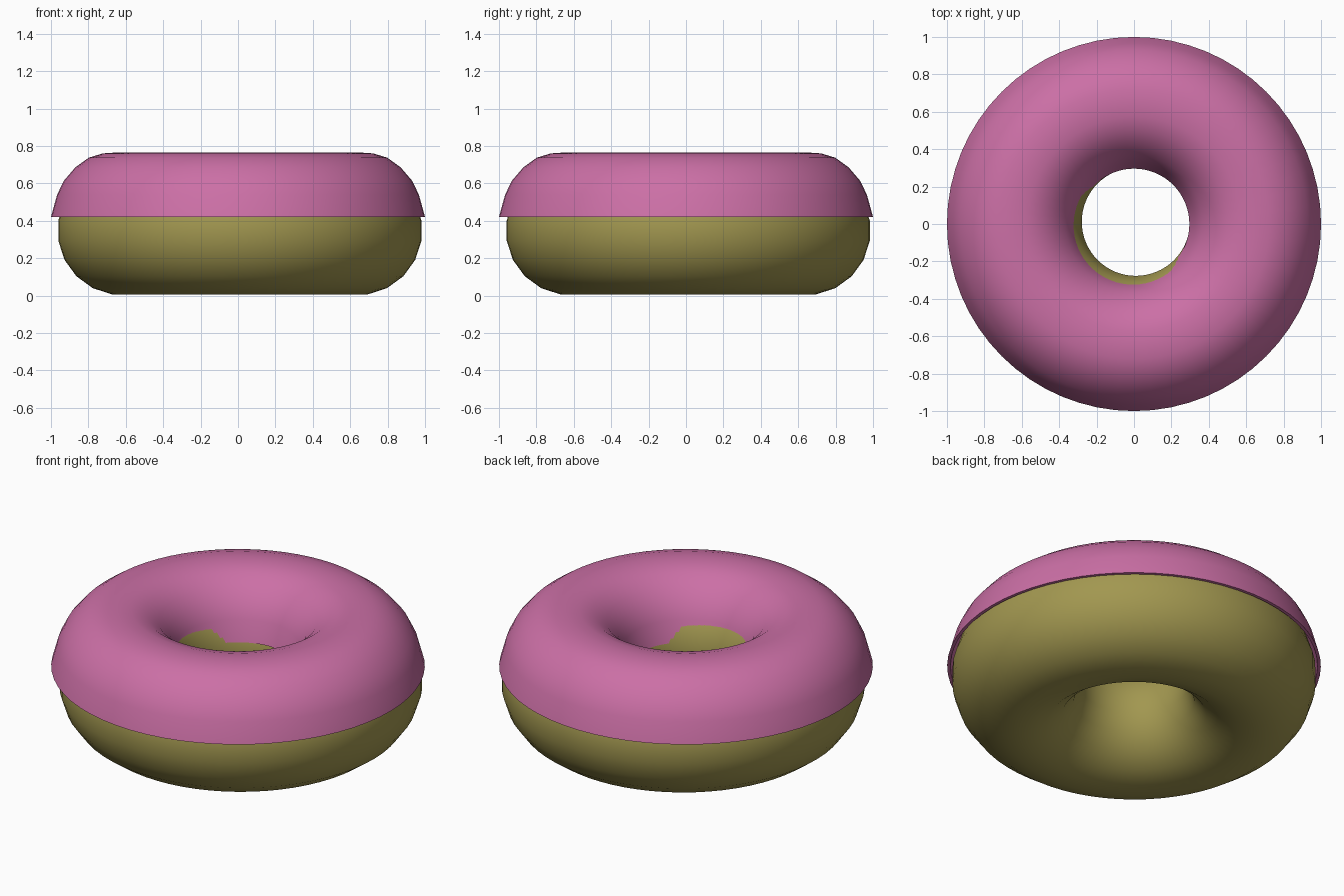
import bpy, bmesh, math

if "Cube" in bpy.data.objects:
    bpy.data.objects.remove(bpy.data.objects["Cube"])

SEG = 64
R = 0.648

def material(name, color):
    m = bpy.data.materials.new(name)
    m.diffuse_color = (*color, 1)
    m.use_nodes = True
    m.node_tree.nodes["Principled BSDF"].inputs["Base Color"].default_value = m.diffuse_color
    return m

def ring(name, profile, center, mat):
    # Revolve a closed (radius, height) profile around z
    bm = bmesh.new()
    loops = []
    for i in range(SEG):
        a = 2 * math.pi * i / SEG
        loops.append([bm.verts.new((r * math.cos(a) + center[0],
                                    r * math.sin(a) + center[1], z)) for r, z in profile])
    n = len(profile)
    for i in range(SEG):
        p, q = loops[i], loops[(i + 1) % SEG]
        for j in range(n):
            k = (j + 1) % n
            bm.faces.new((p[j], q[j], q[k], p[k]))
    bmesh.ops.recalc_face_normals(bm, faces=bm.faces)
    me = bpy.data.meshes.new(name)
    bm.to_mesh(me)
    bm.free()
    ob = bpy.data.objects.new(name, me)
    bpy.context.collection.objects.link(ob)
    me.materials.append(mat)
    bpy.ops.object.select_all(action='DESELECT')
    ob.select_set(True)
    bpy.context.view_layer.objects.active = ob
    bpy.ops.object.shade_smooth_by_angle(angle=math.radians(40))
    return ob

# Dough: full torus, slightly off centre under the icing
N = 20
dough = [(0.63 + 0.345 * math.cos(2 * math.pi * (i + 0.5) / N),
          0.347 + 0.345 * math.sin(2 * math.pi * (i + 0.5) / N)) for i in range(N)]
ring("dough", dough, (0.01, 0.012), material("dough", (0.36, 0.31, 0.08)))

# Icing: thin domed shell with a slightly flared rim
half = [(0.352, 0.42), (0.319, 0.54), (0.282, 0.615), (0.222, 0.685),
        (0.150, 0.737), (0.075, 0.760)]
outer = ([(R + d, z) for d, z in half] + [(R, 0.765)]
         + [(R - d, z) for d, z in reversed(half)])
inner = [(R + (r - R) * 0.95, max(0.42, z - 0.02)) for r, z in reversed(outer)]
ring("icing", outer + inner, (0, 0), material("icing", (0.6, 0.16, 0.38)))
